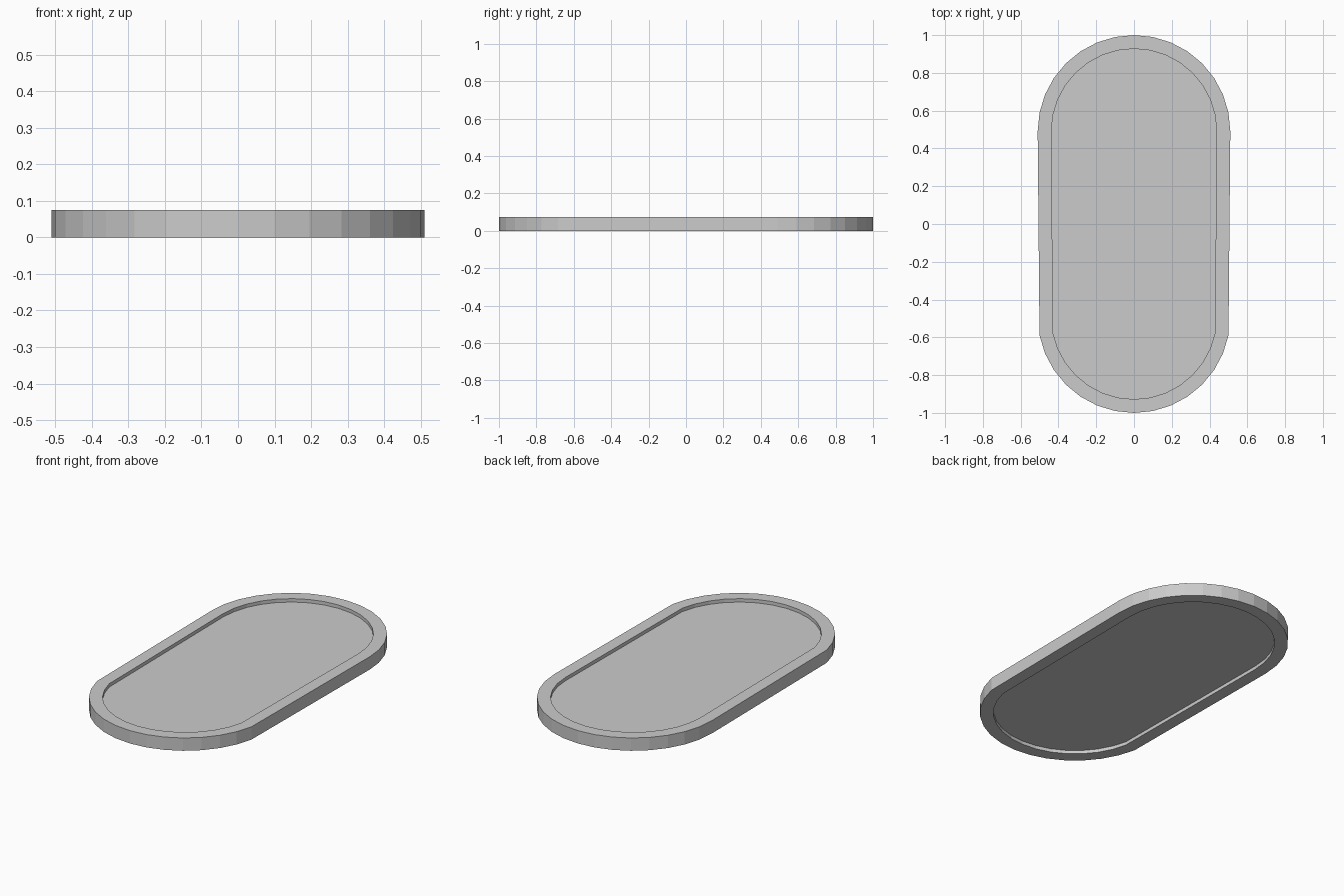
import bpy, bmesh, math

if "Cube" in bpy.data.objects:
    bpy.data.objects.remove(bpy.data.objects["Cube"])

RADIUS, SHIFT, HEIGHT = 0.51, 0.49, 0.075
RIM, SIDES = 0.072, 32

bm = bmesh.new()

# Outline: a 32-sided circle pulled apart; the side points move with the +y half
ring = []
for i in range(SIDES):
    a = 2 * math.pi * i / SIDES
    y = RADIUS * math.sin(a) + (SHIFT if i <= SIDES // 2 else -SHIFT)
    ring.append(bm.verts.new((RADIUS * math.cos(a), y, 0)))
base = bm.faces.new(ring)

# Solid slab
geom = bmesh.ops.extrude_face_region(bm, geom=[base], use_keep_orig=True)["geom"]
top_verts = [g for g in geom if isinstance(g, bmesh.types.BMVert)]
bmesh.ops.translate(bm, verts=top_verts, vec=(0, 0, HEIGHT))
bmesh.ops.recalc_face_normals(bm, faces=bm.faces)

# Raised rim: inset and recess both the top and the underside
caps = [f for f in bm.faces if abs(f.normal.z) > 0.9]
for cap, depth in zip(caps, (0.02, 0.02)):
    bmesh.ops.inset_region(bm, faces=[cap], thickness=RIM, use_even_offset=True, use_boundary=True)
    up = 1 if cap.normal.z > 0 else -1
    floor = bmesh.ops.extrude_discrete_faces(bm, faces=[cap])["faces"][0]
    bmesh.ops.translate(bm, verts=floor.verts, vec=(0, 0, -up * depth))
bmesh.ops.recalc_face_normals(bm, faces=bm.faces)

mesh = bpy.data.meshes.new("oval_tray")
bm.to_mesh(mesh)
bm.free()
tray = bpy.data.objects.new("oval_tray", mesh)
bpy.context.collection.objects.link(tray)
